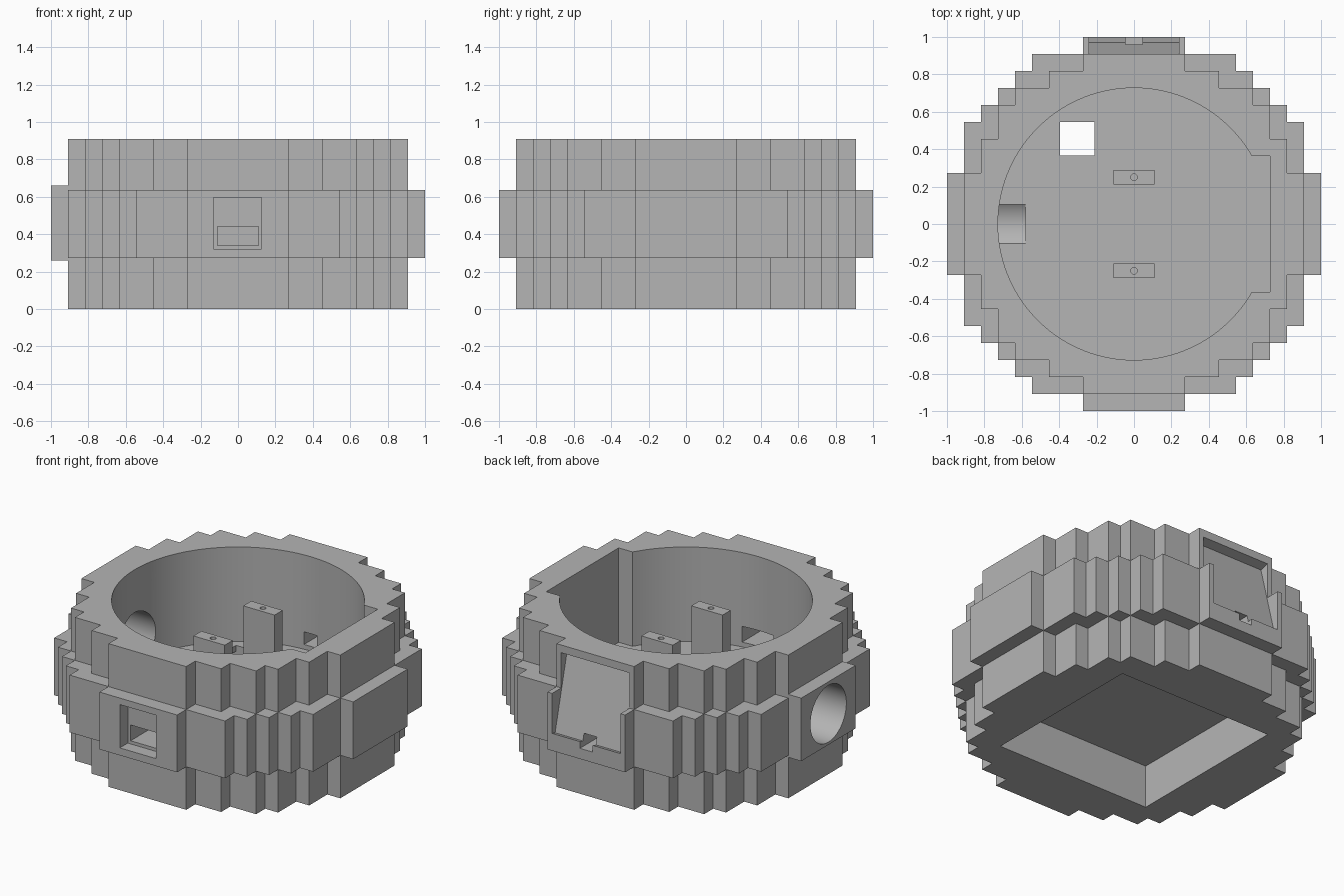
import bpy, bmesh
from math import cos, sin, radians, atan2
from mathutils import Matrix

if "Cube" in bpy.data.objects:
    bpy.data.objects.remove(bpy.data.objects["Cube"])

U = 1 / 11  # one stair step

grey = bpy.data.materials.new("plain grey")
grey.use_nodes = True
colour = (0.46, 0.46, 0.46, 1)
grey.diffuse_color = colour
grey.node_tree.nodes["Principled BSDF"].inputs["Base Color"].default_value = colour


def add_object(name, bm):
    bmesh.ops.recalc_face_normals(bm, faces=bm.faces)
    mesh = bpy.data.meshes.new(name)
    bm.to_mesh(mesh)
    bm.free()
    mesh.materials.append(grey)
    obj = bpy.data.objects.new(name, mesh)
    bpy.context.collection.objects.link(obj)
    return obj


def prism(name, outline, low, high):
    bm = bmesh.new()
    face = bm.faces.new([bm.verts.new((x, y, low)) for x, y in outline])
    new = bmesh.ops.extrude_face_region(bm, geom=[face])["geom"]
    verts = [g for g in new if isinstance(g, bmesh.types.BMVert)]
    bmesh.ops.translate(bm, verts=verts, vec=(0, 0, high - low))
    return add_object(name, bm)


def box(name, x, y, z):
    return prism(name, [(x[0], y[0]), (x[1], y[0]), (x[1], y[1]), (x[0], y[1])], *z)


def cylinder(name, radius, length, matrix, sides):
    bm = bmesh.new()
    bmesh.ops.create_cone(bm, cap_ends=True, segments=sides, radius1=radius,
                          radius2=radius, depth=length, matrix=matrix)
    return add_object(name, bm)


def combine(target, tool, operation="DIFFERENCE"):
    tool.hide_render = True
    mod = target.modifiers.new(operation.lower(), "BOOLEAN")
    mod.operation, mod.object, mod.solver = operation, tool, "EXACT"
    bpy.context.view_layer.objects.active = target
    bpy.ops.object.modifier_apply(modifier=mod.name)
    bpy.data.objects.remove(tool)


def stepped_outline(steps):
    # Stair corners of one quadrant, turned four times
    quarter = []
    for i, (x, y) in enumerate(steps):
        quarter.append((x * U, y * U))
        if i + 1 < len(steps):
            quarter.append((steps[i + 1][0] * U, y * U))
    outline = []
    for turn in range(4):
        outline += quarter
        quarter = [(-y, x) for x, y in quarter]
    return outline


# Stepped drum with a wider middle band
body = prism("stepped_housing", stepped_outline(
    [(10, 3), (9, 5), (8, 7), (7, 8), (5, 9), (3, 10)]), 0, 10 * U)
band = prism("middle_band", stepped_outline(
    [(11, 3), (10, 6), (9, 7), (8, 8), (7, 9), (6, 10), (3, 11)]), 3 * U, 7 * U)
combine(body, band, "UNION")
port_block = box("port_block", (-1, -0.85), (-3 * U, 3 * U), (0.26, 0.66))
combine(body, port_block, "UNION")

# Round chamber with a flat-sided bay, open at the top
FLOOR = 0.31
R = 8 * U
arc = [(R * cos(radians(a)), R * sin(radians(a))) for a in range(30, 331, 3)]
combine(body, prism("chamber_cutter", arc + [(R, -4 * U), (R, 4 * U)], FLOOR, 1.1))

# Square recess underneath and the hole through the floor
combine(body, box("base_recess_cutter", (-6 * U, 6 * U), (-6 * U, 6 * U), (-0.1, 3 * U)))
combine(body, box("floor_hole_cutter", (-0.395, -0.21), (0.365, 0.545), (0.2, 0.4)))

# Round side port
combine(body, cylinder("side_port_cutter", 0.18, 0.62,
                       Matrix.Translation((-0.89, 0, 0.457)) @ Matrix.Rotation(radians(90), 4, "Y"), 64))

# Front socket recess and its slot
combine(body, box("front_recess_cutter", (-0.13, 0.125), (-1.1, -0.92), (0.32, 0.595)))
combine(body, box("front_slot_cutter", (-0.11, 0.11), (-0.95, -0.6), (0.34, 0.44)))

# Tilted rear display pocket and its cable channel
pocket = box("rear_pocket_cutter", (-0.24, 0.24), (0, 0.4), (0, 0.485))
pocket.data.transform(Matrix.Translation((0, 0.97, 0.375))
                      @ Matrix.Rotation(atan2(0.12, 0.47), 4, "X"))
combine(body, pocket)
combine(body, box("cable_channel_cutter", (-0.045, 0.045), (0.6, 1.1), (0.34, 0.42)))

# Two mounting posts with screw holes
parts = [body]
for name, y in (("front_post", -0.25), ("back_post", 0.25)):
    post = box(name, (-0.11, 0.11), (y - 0.04, y + 0.04), (FLOOR - 0.01, 0.765))
    combine(post, cylinder("screw_hole_cutter", 0.018, 0.2,
                           Matrix.Translation((0, y, 0.765)), 16))
    parts.append(post)

# Smooth the round walls, keep the edges sharp
for obj in bpy.context.selected_objects:
    obj.select_set(False)
for obj in parts:
    obj.select_set(True)
bpy.context.view_layer.objects.active = body
bpy.ops.object.shade_smooth_by_angle(angle=radians(30))
